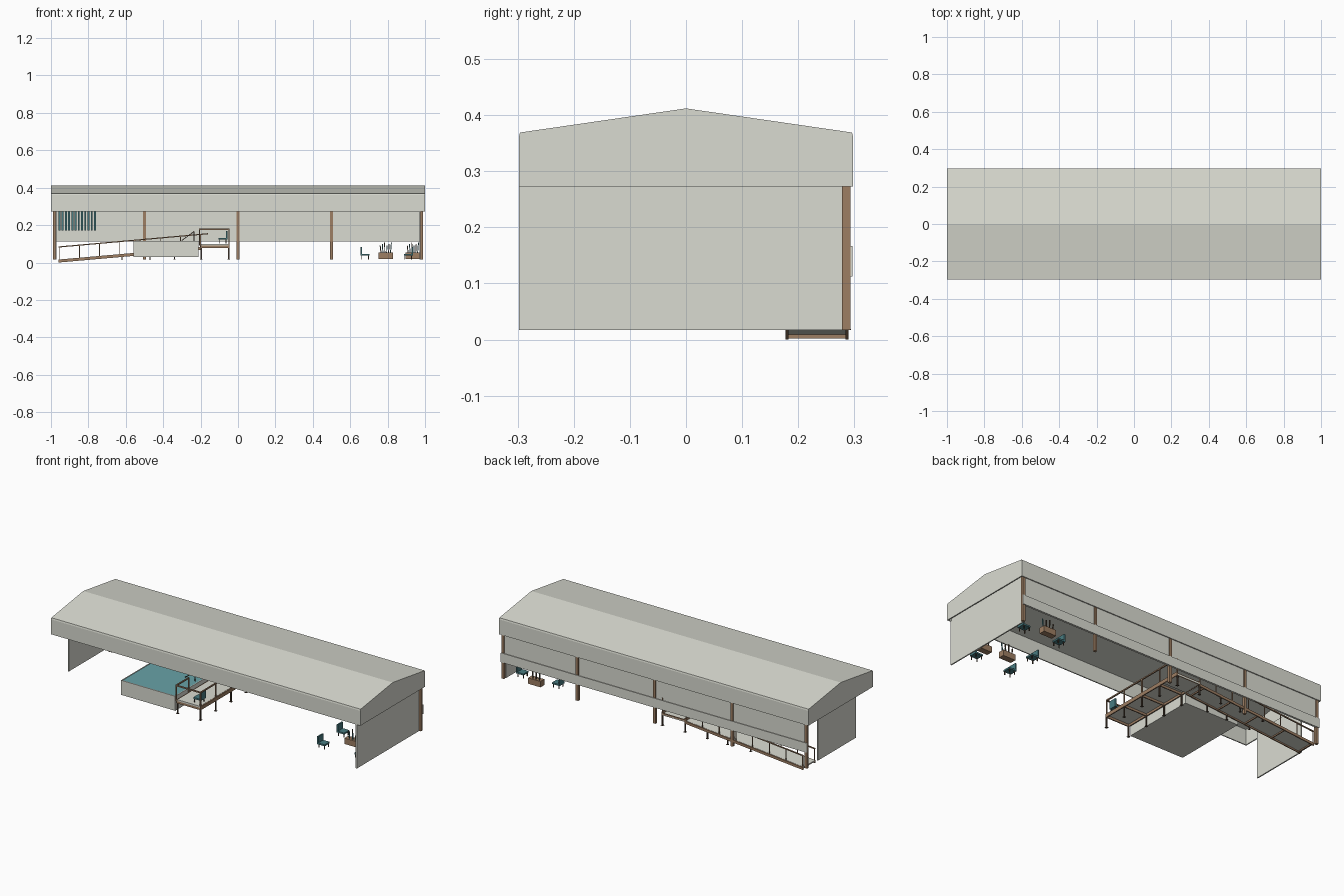
import bpy, bmesh, math
from mathutils import Vector

cube = bpy.data.objects.get("Cube")
if cube:
    bpy.data.objects.remove(cube, do_unlink=True)


def material(name, rgb):
    m = bpy.data.materials.new(name)
    m.use_nodes = True
    m.diffuse_color = (*rgb, 1)
    m.node_tree.nodes["Principled BSDF"].inputs["Base Color"].default_value = (*rgb, 1)
    return m


PANEL = material("pale grey panel", (0.70, 0.71, 0.64))
WOOD = material("brown wood", (0.34, 0.21, 0.125))
DARK = material("dark brown", (0.09, 0.06, 0.04))
WATER = material("pool water", (0.14, 0.36, 0.39))
TEAL = material("dark teal", (0.065, 0.20, 0.22))


def mesh(name, verts, faces, mat):
    me = bpy.data.meshes.new(name)
    me.from_pydata(verts, [], faces)
    me.materials.append(mat)
    ob = bpy.data.objects.new(name, me)
    bpy.context.collection.objects.link(ob)
    bm = bmesh.new()
    bm.from_mesh(me)
    bmesh.ops.recalc_face_normals(bm, faces=bm.faces)
    bm.to_mesh(me)
    bm.free()


def prism(name, profile, a, b, axis, mat):
    """Extrude a closed profile from a to b; axis 0 takes (y, z), axis 1 takes (x, z)."""
    n = len(profile)
    put = (lambda t, p: (t, p[0], p[1])) if axis == 0 else (lambda t, p: (p[0], t, p[1]))
    verts = [put(t, p) for t in (a, b) for p in profile]
    faces = [(i, (i + 1) % n, (i + 1) % n + n, i + n) for i in range(n)]
    faces += [tuple(range(n))[::-1], tuple(range(n, 2 * n))]
    mesh(name, verts, faces, mat)


def box(name, x, y, z, mat):
    prism(name, [(y[0], z[0]), (y[1], z[0]), (y[1], z[1]), (y[0], z[1])], x[0], x[1], 0, mat)


def bar(name, a, b, r, mat):
    """Square bar between two points."""
    a, b = Vector(a), Vector(b)
    q = (b - a).to_track_quat('Z', 'Y')
    corners = [q @ Vector((sx * r, sy * r, 0)) for sx, sy in ((-1, -1), (1, -1), (1, 1), (-1, 1))]
    verts = [a + c for c in corners] + [b + c for c in corners]
    faces = [(3, 2, 1, 0), (4, 5, 6, 7)] + [(i, (i + 1) % 4, (i + 1) % 4 + 4, i + 4) for i in range(4)]
    mesh(name, verts, faces, mat)


FLOOR = 0.017
EAVE = 0.273

# Hollow gabled roof: fascia and slopes in one shell, closed by gable plates
outer = [(-0.298, EAVE), (-0.298, 0.36), (-0.296, 0.369), (0, 0.412),
         (0.296, 0.369), (0.298, 0.36), (0.298, EAVE)]
inner = [(0.292, EAVE), (0.292, 0.363), (0, 0.405), (-0.292, 0.363), (-0.292, EAVE)]
prism("roof_shell", outer + inner, -0.999, 0.999, 0, PANEL)
for s, side in ((1, "left"), (-1, "right")):
    prism("gable_" + side, outer, s * 1.0, s * 0.994, 0, PANEL)

# End walls
box("end_wall_left", (0.970, 0.977), (-0.298, 0.278), (FLOOR, 0.29), PANEL)
box("end_wall_right", (-0.977, -0.970), (-0.176, 0.176), (FLOOR, 0.29), PANEL)

# Rear columns, upper wall and outer band
for x in (-0.98, -0.5, 0, 0.5, 0.98):
    box("column", (x - 0.008, x + 0.008), (0.278, 0.293), (FLOOR, 0.29), WOOD)
box("rear_upper_wall", (-0.988, 0.988), (0.284, 0.287), (0.113, 0.29), PANEL)
box("rear_band", (-0.99, 0.99), (0.293, 0.297), (0.112, 0.167), PANEL)

# Hanging slats
for i in range(12):
    x = -0.955 + i * 0.0173
    box("slat", (x - 0.005, x + 0.005), (0.262, 0.276), (0.172, 0.285), TEAL)

# Raised pool
X0, X1, Y0, Y1 = -0.56, -0.21, -0.28, 0.16
box("pool_body", (X0, X1), (Y0, Y1), (0.03, 0.108), PANEL)
for s in (0, 1):
    x = (X0, X1 - 0.005)[s]
    box("pool_rim_side", (x, x + 0.005), (Y0, Y1), (0.108, 0.115), PANEL)
    y = (Y0, Y1 - 0.005)[s]
    box("pool_rim_end", (X0 + 0.005, X1 - 0.005), (y, y + 0.005), (0.108, 0.115), PANEL)
box("pool_water", (X0 + 0.005, X1 - 0.005), (Y0 + 0.005, Y1 - 0.005), (0.108, 0.113), WATER)


# Ramp along the rear: pale boards between brown beams
def ramp_z(x):
    return 0.013 + (x + 0.96) * 0.088


RX0, RX1, RY0, RY1 = -0.96, -0.2, 0.177, 0.29
RAIL = 0.07


def slope(lo, hi):
    return [(RX0, ramp_z(RX0) + lo), (RX1, ramp_z(RX1) + lo), (RX1, ramp_z(RX1) + hi), (RX0, ramp_z(RX0) + hi)]


prism("ramp_surface", slope(-0.005, 0.003), RY0 + 0.006, RY1 - 0.006, 1, PANEL)
for y in (RY0, RY1 - 0.006):
    prism("ramp_beam", slope(-0.013, 0.002), y, y + 0.006, 1, WOOD)
    yc = y + 0.003
    for i in range(8):
        x = RX0 + 0.004 + i * 0.108
        if x < RX1 + 0.01:
            bar("ramp_post", (x, yc, ramp_z(x)), (x, yc, ramp_z(x) + RAIL), 0.002, WOOD)
    bar("ramp_handrail", (RX0, yc, ramp_z(RX0) + RAIL), (-0.16, yc, 0.154), 0.003, WOOD)
    for x in (-0.62, -0.47, -0.34):
        bar("ramp_leg", (x, yc, FLOOR), (x, yc, ramp_z(x) - 0.005), 0.003, DARK)
        box("ramp_foot", (x - 0.006, x + 0.006), (yc - 0.006, yc + 0.006), (FLOOR, FLOOR + 0.002), DARK)
for i in range(5):
    x = RX0 + 0.012 + i * 0.18
    z = ramp_z(x)
    box("ramp_joist", (x - 0.003, x + 0.003), (RY0 + 0.006, RY1 - 0.006), (z - 0.012, z - 0.004), WOOD)

# Landing and walkway beside the pool
WX0, WX1 = -0.2, -0.045
box("landing_deck", (WX0 + 0.006, WX1 - 0.006), (RY0, RY1), (0.078, 0.086), PANEL)
box("walkway_deck", (WX0 + 0.006, WX1 - 0.006), (Y0, RY0), (0.09, 0.099), PANEL)
for x in (WX0, WX1 - 0.006):
    box("walkway_beam", (x, x + 0.006), (Y0, RY1), (0.077, 0.098), WOOD)
for i in range(5):
    y = Y0 + i * 0.141
    box("walkway_joist", (WX0 + 0.006, WX1 - 0.006), (y, y + 0.006), (0.077, 0.09), WOOD)
    for x in (WX0 + 0.004, WX1 - 0.004):
        bar("walkway_leg", (x, y + 0.003, FLOOR), (x, y + 0.003, 0.078), 0.0035, DARK)
        box("walkway_foot", (x - 0.007, x + 0.007), (y - 0.004, y + 0.01), (FLOOR, FLOOR + 0.002), DARK)

# Walkway railing: long outer side, front end and the free part at the pool
rail = [(WX1 - 0.004, RY1 - 0.004), (WX1 - 0.004, Y0 + 0.004), (WX0 - 0.006, Y0 + 0.004), (WX0 - 0.006, -0.16)]
for a, b in zip(rail, rail[1:]):
    bar("walkway_rail", (*a, 0.178), (*b, 0.178), 0.0035, WOOD)
    count = max(1, round(math.dist(a, b) / 0.14))
    for i in range(count + 1):
        t = i / count
        x, y = a[0] + (b[0] - a[0]) * t, a[1] + (b[1] - a[1]) * t
        bar("walkway_post", (x, y, 0.09), (x, y, 0.178), 0.003, WOOD)

# Pool entry handrails
for y in (-0.06, 0.0):
    bar("pool_handrail", (-0.3, y, 0.118), (-0.235, y, 0.166), 0.002, DARK)
    bar("pool_rail_post", (-0.235, y, 0.112), (-0.235, y, 0.166), 0.002, DARK)


# Chairs: seat, back and four legs; side gives which way the back sits along x
def chair(x, y, z, side):
    box("chair_seat", (x - 0.023, x + 0.023), (y - 0.023, y + 0.023), (z + 0.02, z + 0.029), TEAL)
    xb = x + side * 0.022
    box("chair_back", (xb - 0.004, xb + 0.004), (y - 0.023, y + 0.023), (z + 0.02, z + 0.066), TEAL)
    for sx in (-1, 1):
        for sy in (-1, 1):
            p = (x + sx * 0.018, y + sy * 0.018)
            bar("chair_leg", (*p, z), (*p, z + 0.022), 0.002, DARK)


for y in (-0.18, 0.0, 0.21):
    chair(0.68, y, FLOOR, -1)
for y in (-0.17, 0.21):
    chair(0.91, y, FLOOR, 1)
chair(-0.082, -0.24, 0.102, 1)


# Planters with upright stalks
def planter(x, y):
    box("planter_box", (x - 0.04, x + 0.04), (y - 0.018, y + 0.018), (FLOOR + 0.003, 0.054), WOOD)
    for i in range(6):
        px, py = x - 0.025 + i * 0.01, y + (-0.007 if i % 2 else 0.007)
        bar("planter_stalk", (px, py, 0.05), (px + (i - 2.5) * 0.002, py, 0.09 + 0.008 * (i % 3)), 0.0025,
            TEAL if i % 2 else DARK)


for x, y in ((0.79, 0.255), (0.79, -0.07), (0.935, -0.085)):
    planter(x, y)
